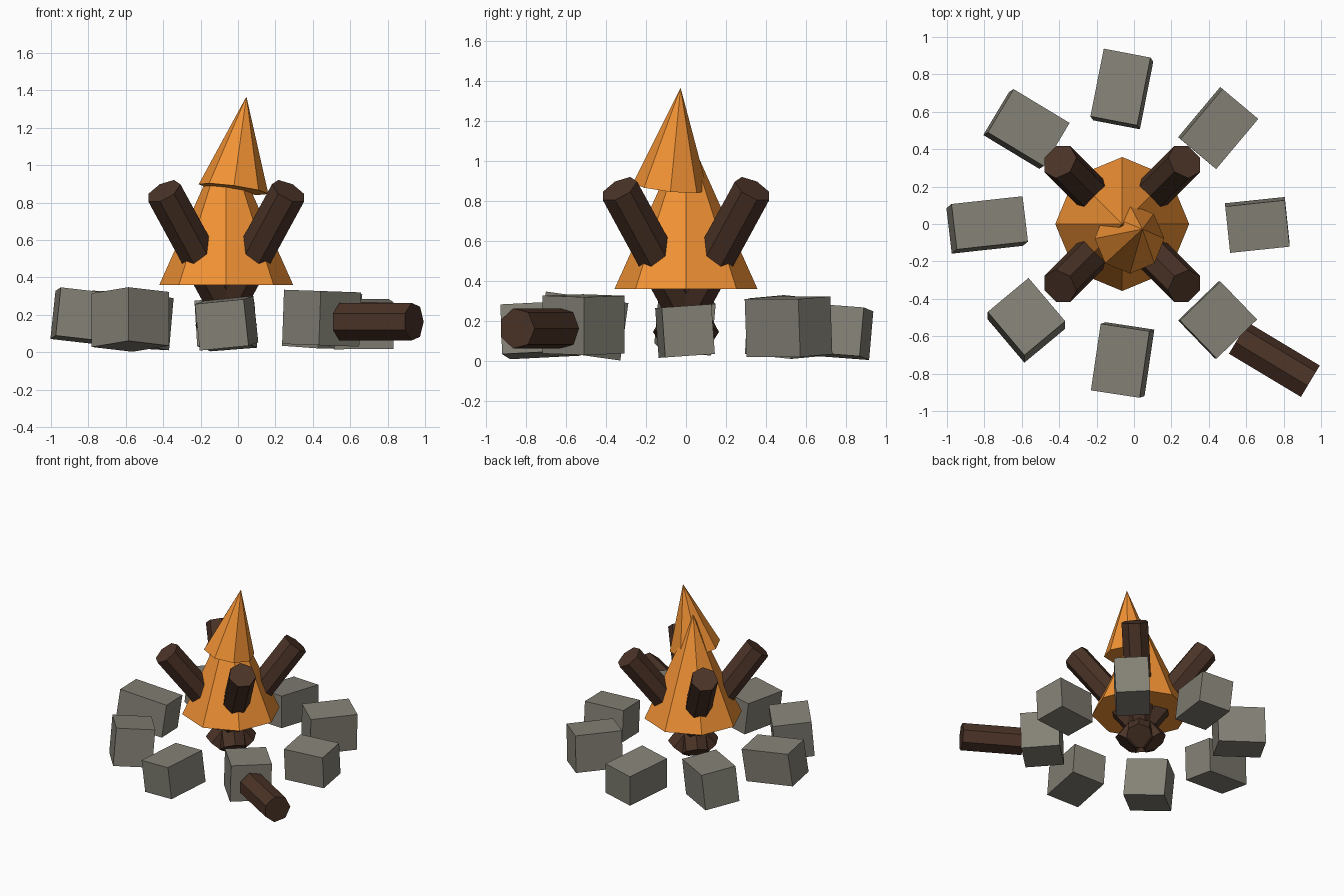
import bpy, bmesh, math
from mathutils import Matrix, Vector

if "Cube" in bpy.data.objects:
    bpy.data.objects.remove(bpy.data.objects["Cube"])


def material(name, rgb):
    m = bpy.data.materials.new(name)
    m.diffuse_color = (*rgb, 1)
    m.use_nodes = True
    m.node_tree.nodes["Principled BSDF"].inputs["Base Color"].default_value = m.diffuse_color
    return m


FLAME = material("flame_orange", (0.89, 0.29, 0.035))
WOOD = material("dark_wood", (0.07, 0.033, 0.02))
STONE = material("grey_stone", (0.23, 0.22, 0.18))
CX = -0.063  # the fire sits slightly left of the bounding-box centre


def finish(name, bm, mat, matrix):
    bm.transform(matrix)
    bmesh.ops.recalc_face_normals(bm, faces=bm.faces)
    mesh = bpy.data.meshes.new(name)
    bm.to_mesh(mesh)
    bm.free()
    mesh.materials.append(mat)
    bpy.context.collection.objects.link(bpy.data.objects.new(name, mesh))


def rod(name, start, end, r1, r2, sides, side_dir, mat):
    """Prism or cone from start to end, with one corner pointing to side_dir."""
    start, end = Vector(start), Vector(end)
    z = (end - start).normalized()
    y = Vector(side_dir)
    y = (y - z * y.dot(z)).normalized()
    x = y.cross(z)
    bm = bmesh.new()
    bmesh.ops.create_cone(bm, cap_ends=True, segments=sides, radius1=r1,
                          radius2=r2, depth=(end - start).length)
    rot = Matrix((x, y, z)).transposed().to_4x4()
    finish(name, bm, mat, Matrix.Translation((start + end) / 2) @ rot)


def stone(name, center, size, yaw, lean):
    """Box turned by yaw, its top leaning towards lean (degrees in x, y)."""
    bm = bmesh.new()
    bmesh.ops.create_cube(bm, size=1)
    lx, ly = lean
    tilt = Matrix.Rotation(math.radians(math.hypot(lx, ly)), 4, Vector((-ly, lx, 0)))
    turn = Matrix.Rotation(math.radians(yaw), 4, 'Z')
    finish(name, bm, STONE,
           Matrix.Translation(center) @ tilt @ turn @ Matrix.Diagonal((*size, 1)))


# Flames: wide lower cone and tilted upper cone
rod("lower_flame", (CX, 0, 0.36), (CX, 0, 1.16), 0.358, 0, 8, (0, 1, 0), FLAME)
rod("upper_flame", (-0.024, -0.078, 0.872), (0.045, -0.027, 1.367),
    0.188, 0, 8, (0, 1, 0), FLAME)

# Four logs crossing near the ground and leaning outwards
i = 0
for sx in (-1, 1):
    for sy in (-1, 1):
        i += 1
        rod(f"leaning_log_{i}", (CX - 0.075 * sx, -0.075 * sy, 0.107),
            (CX + 0.335 * sx, 0.335 * sy, 0.86), 0.1, 0.1, 7, (-sx, -sy, 0), WOOD)

# Loose log lying outside the ring
rod("loose_log", (0.555, -0.614, 0.163), (0.94, -0.845, 0.163),
    0.103, 0.103, 7, (0.515, 0.857, 0), WOOD)

# Ring of stones: centre, size (radial, tangential, height), yaw, lean
stones = [
    ((0.66, -0.005, 0.15), (0.32, 0.25, 0.25), 6, (0, -4)),
    ((0.45, 0.513, 0.172), (0.35, 0.25, 0.29), 50, (2.5, -2)),
    ((-0.065, 0.722, 0.15), (0.37, 0.255, 0.245), 79, (-3.5, 5)),
    ((-0.575, 0.508, 0.17), (0.35, 0.27, 0.28), 149, (5, 3)),
    ((-0.785, -0.005, 0.187), (0.385, 0.245, 0.26), 186.5, (6, 5)),
    ((-0.575, -0.515, 0.175), (0.285, 0.305, 0.29), 220, (0, 8)),
    ((-0.061, -0.727, 0.155), (0.36, 0.265, 0.25), 261.5, (-6, -2)),
    ((0.447, -0.513, 0.182), (0.283, 0.3, 0.29), 314, (2, 0)),
]
for n, s in enumerate(stones, 1):
    stone(f"ring_stone_{n}", *s)
